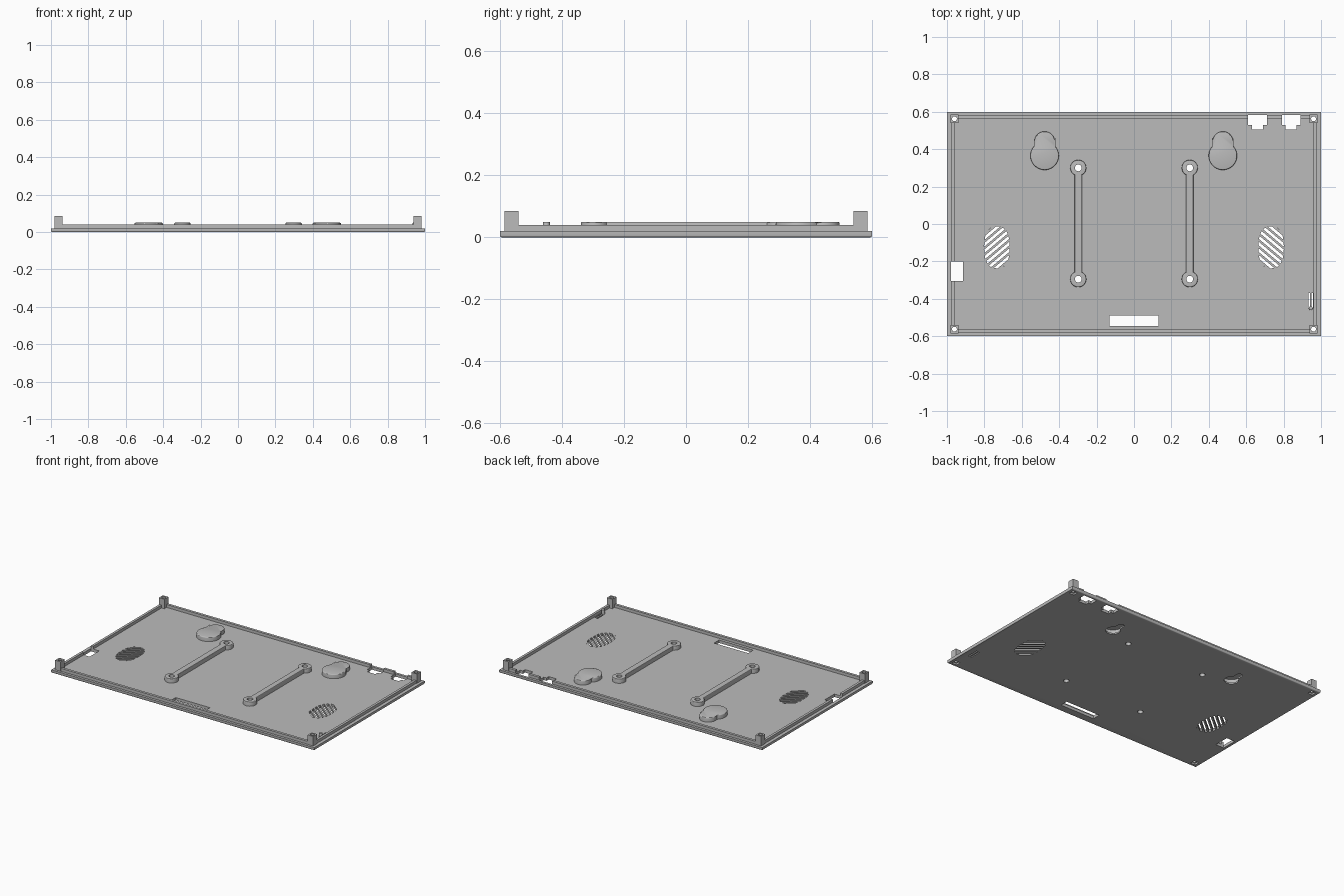
import bpy, bmesh
from math import pi, sin, cos, acos, radians
from mathutils import Vector

old = bpy.data.objects.get("Cube")
if old:
    bpy.data.objects.remove(old, do_unlink=True)

grey = bpy.data.materials.new("mid_grey_plastic")
grey.use_nodes = True
grey.diffuse_color = (0.5, 0.5, 0.5, 1)
grey.node_tree.nodes["Principled BSDF"].inputs["Base Color"].default_value = (0.5, 0.5, 0.5, 1)

FLOOR, LIP, BOSS, POST = 0.02, 0.04, 0.05, 0.085
parts = []


# Outline helpers
def rect(x0, x1, y0, y1):
    return [(x0, y0), (x1, y0), (x1, y1), (x0, y1)]


def arc(cx, cy, r, a0, a1, n):
    return [(cx + r * cos(a0 + (a1 - a0) * i / n), cy + r * sin(a0 + (a1 - a0) * i / n))
            for i in range(n + 1)]


def circle(cx, cy, r, n=24):
    return arc(cx, cy, r, 0, 2 * pi, n)[:-1]


def two_lobes(cx, cy, r1, r2, gap, neck):
    """Circle below, circle above, joined by a straight neck."""
    a, b = acos(neck / r1), acos(min(1, neck / r2))
    return (arc(cx, cy, r1, pi - a, 2 * pi + a, 28)
            + arc(cx, cy + gap, r2, -b, pi + b, 20))


# Solid helpers
def prism(bm, outline, z0, z1, bevel_top=0.0, bevel_bottom=0.0):
    face = bm.faces.new([bm.verts.new((x, y, z0)) for x, y in outline])
    return raise_face(bm, face, z0, z1, bevel_top, bevel_bottom)


def raise_face(bm, face, z0, z1, bevel_top=0.0, bevel_bottom=0.0):
    made = bmesh.ops.extrude_face_region(bm, geom=[face], use_keep_orig=True)["geom"]
    top = [v for v in made if isinstance(v, bmesh.types.BMVert)]
    bmesh.ops.translate(bm, verts=top, vec=(0, 0, z1 - z0))
    rim = [e for v in top for e in v.link_edges]
    for size, z in ((bevel_top, z1), (bevel_bottom, z0)):
        if size:
            edges = [e for e in bm.edges if all(abs(v.co.z - z) < 1e-6 for v in e.verts)]
            bmesh.ops.bevel(bm, geom=edges, offset=size, segments=3, profile=0.5, affect='EDGES')


def finish(name, bm):
    bmesh.ops.remove_doubles(bm, verts=bm.verts, dist=1e-6)
    bmesh.ops.recalc_face_normals(bm, faces=bm.faces)
    mesh = bpy.data.meshes.new(name)
    bm.to_mesh(mesh)
    bm.free()
    mesh.materials.append(grey)
    ob = bpy.data.objects.new(name, mesh)
    bpy.context.collection.objects.link(ob)
    return ob


def solid(name, outline, z0, z1, bevel_top=0.0, bevel_bottom=0.0):
    bm = bmesh.new()
    prism(bm, outline, z0, z1, bevel_top, bevel_bottom)
    ob = finish(name, bm)
    parts.append(ob)
    return ob


def cutter(name, shapes):
    bm = bmesh.new()
    for outline, z0, z1 in shapes:
        prism(bm, outline, z0, z1)
    ob = finish(name, bm)
    ob.hide_render = True
    return ob


def cut(ob, *tools):
    for tool in tools:
        mod = ob.modifiers.new("cut", 'BOOLEAN')
        mod.operation, mod.solver, mod.object = 'DIFFERENCE', 'EXACT', tool
    bpy.context.view_layer.update()
    done = bpy.data.meshes.new_from_object(ob.evaluated_get(bpy.context.evaluated_depsgraph_get()))
    ob.modifiers.clear()
    ob.data = done


# Openings that pass straight through
LOW, HIGH = -0.05, 0.15
openings = [(rect(-0.13, 0.13, -0.545, -0.49), LOW, HIGH),
            (rect(-0.978, -0.915, -0.305, -0.2), LOW, HIGH)]
for cx in (0.66, 0.84):
    openings.append(([(cx - 0.03, 0.505), (cx + 0.03, 0.505), (cx + 0.03, 0.53), (cx + 0.05, 0.53),
                      (cx + 0.05, 0.583), (cx - 0.05, 0.583), (cx - 0.05, 0.53), (cx - 0.03, 0.53)],
                     LOW, HIGH))
for x in (0.936, 0.954):
    openings.append((rect(x - 0.004, x + 0.004, -0.45, -0.37), LOW, HIGH))

# Screw holes, square post recesses and keyhole mounts
corners = [(sx * 0.96, sy * 0.5625) for sx in (-1, 1) for sy in (-1, 1)]
bolts = [(sx * 0.298, y) for sx in (-1, 1) for y in (-0.295, 0.3)]
screws = [(circle(x, y, 0.013), LOW, HIGH) for x, y in corners]
screws += [(circle(x, y, 0.018), LOW, HIGH) for x, y in bolts]
recesses = [(rect(x - 0.018, x + 0.018, y - 0.018, y + 0.018), LOW, 0.012) for x, y in corners]
cavities = []
for x in (-0.478, 0.475):
    openings.append((two_lobes(x, 0.365, 0.045, 0.02, 0.075, 0.02), LOW, 0.015))
    cavities.append((two_lobes(x, 0.365, 0.065, 0.045, 0.075, 0.042), 0.01, 0.042))

opening_cut = cutter("opening_cutter", openings)
screw_cut = cutter("screw_cutter", screws)
recess_cut = cutter("recess_cutter", recesses + cavities)

# Diagonal vent slots: strips clipped out of an oval
bm = bmesh.new()
for side in (-1, 1):
    centre = Vector((side * 0.733, -0.125, LOW))
    across = Vector((side * sin(radians(40)), cos(radians(40)), 0))
    for i in range(-4, 5):
        strip = bmesh.new()
        oval = []
        for k in range(40):
            c, s = cos(2 * pi * k / 40), sin(2 * pi * k / 40)
            oval.append(strip.verts.new((centre.x + 0.068 * (abs(c) ** 0.8) * (1 if c > 0 else -1),
                                         centre.y + 0.112 * (abs(s) ** 0.8) * (1 if s > 0 else -1), LOW)))
        strip.faces.new(oval)
        for d in (-1, 1):
            bmesh.ops.bisect_plane(strip, geom=strip.verts[:] + strip.edges[:] + strip.faces[:],
                                   plane_co=centre + across * (i * 0.027 + d * 0.0075),
                                   plane_no=across * d, clear_outer=True)
        for f in strip.faces:
            prism(bm, [v.co.xy for v in f.verts], LOW, HIGH)
        strip.free()
vent_cut = finish("vent_cutter", bm)
vent_cut.hide_render = True

# Base plate
plate = solid("base_plate", rect(-1, 1, -0.6, 0.6), 0, FLOOR, 0, 0.006)
cut(plate, opening_cut, screw_cut, recess_cut, vent_cut)

# Raised locating lip
lip = solid("locating_lip", rect(-0.977, 0.977, -0.583, 0.583), FLOOR - 0.003, LIP)
inner = cutter("lip_cutter", [(rect(-0.96, 0.96, -0.565, 0.565), LOW, HIGH)])
cut(lip, inner, opening_cut, screw_cut)

# Corner posts
for x, y in corners:
    post = solid("corner_post", rect(x - 0.021, x + 0.021, y - 0.022, y + 0.022), 0.014, POST)
    cut(post, screw_cut)

# Stiffening bars with screw bosses at both ends
for x in (-0.298, 0.298):
    bar = solid("stiffening_bar", two_lobes(x, -0.295, 0.043, 0.043, 0.595, 0.02), 0.015, BOSS, 0.004)
    cut(bar, screw_cut)

# Hollow covers over the keyhole mounts
for x in (-0.478, 0.475):
    cover = solid("keyhole_cover", two_lobes(x, 0.365, 0.076, 0.055, 0.075, 0.051), 0.015, BOSS, 0.006)
    cut(cover, recess_cut)

# Reset button pin
solid("button_pin", circle(0.945, -0.45, 0.011, 16), 0.01, BOSS, 0.002)

# Tidy up
for tool in (opening_cut, screw_cut, recess_cut, vent_cut, inner):
    bpy.data.objects.remove(tool, do_unlink=True)
bpy.ops.object.select_all(action='DESELECT')
for ob in parts:
    ob.select_set(True)
bpy.context.view_layer.objects.active = plate
bpy.ops.object.shade_smooth_by_angle(angle=radians(30))
